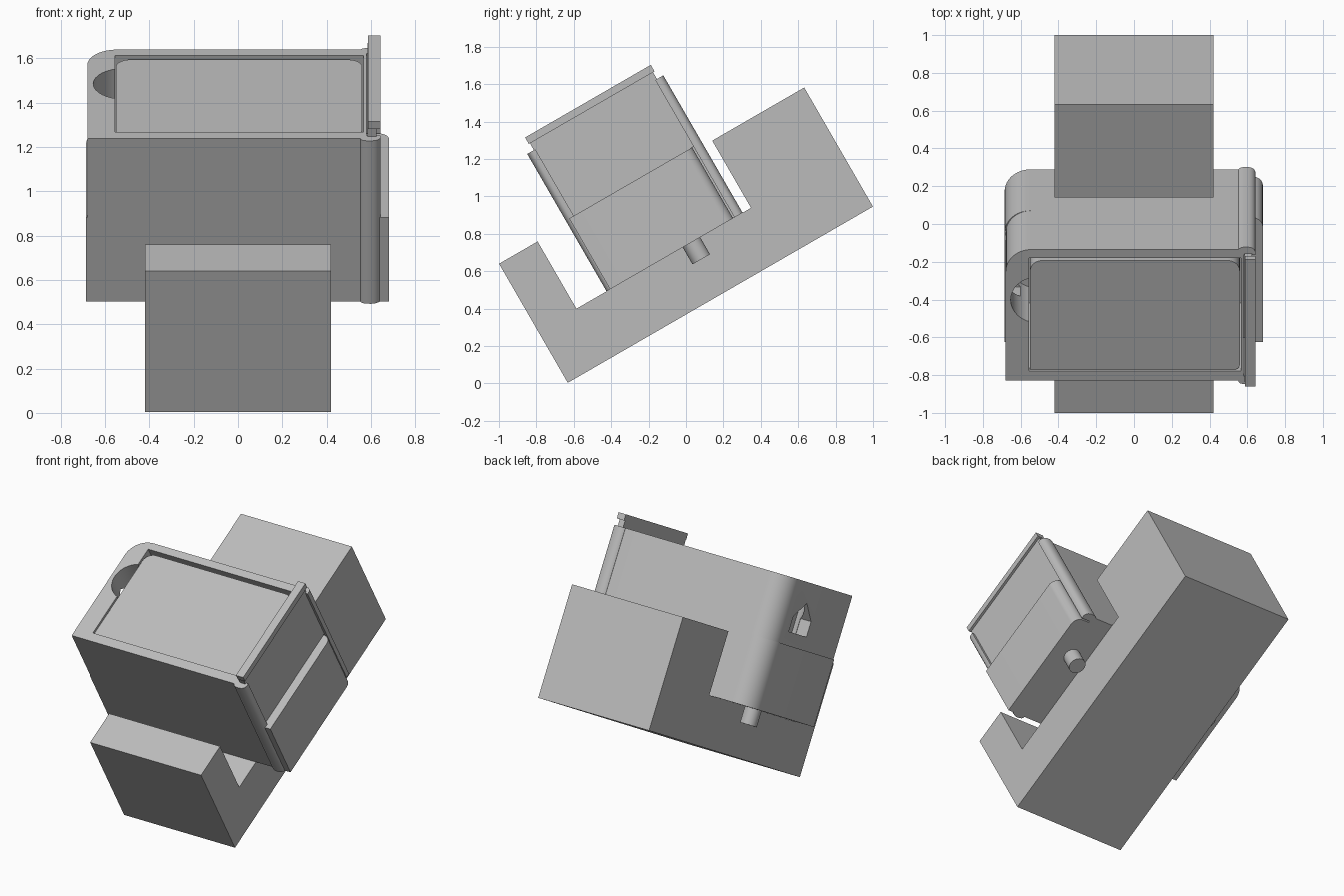
import bpy, bmesh, math
from mathutils import Matrix

cube = bpy.data.objects.get("Cube")
if cube:
    bpy.data.objects.remove(cube, do_unlink=True)

grey = bpy.data.materials.new("plain grey")
grey.use_nodes = True
grey.diffuse_color = (0.5, 0.5, 0.5, 1)
grey.node_tree.nodes["Principled BSDF"].inputs["Base Color"].default_value = (0.5, 0.5, 0.5, 1)

# The whole assembly leans back 30 degrees; parts are modelled upright
TILT = Matrix.Translation((0, -0.632, 0.003)) @ Matrix.Rotation(math.radians(30), 4, "X")
FLOOR, SPLIT, TOP = 0.32, 0.757, 1.168


def arc(cx, cy, r, start, end, steps=12):
    angles = [math.radians(start + (end - start) * i / steps) for i in range(steps + 1)]
    return [(cx + r * math.cos(a), cy + r * math.sin(a)) for a in angles]


def prism(name, profile, low, high, axis="z"):
    """Extrude a 2D profile: (x, y) along z, or (y, z) along x."""
    bm = bmesh.new()
    place = (lambda p: (p[0], p[1], low)) if axis == "z" else (lambda p: (low, p[0], p[1]))
    face = bm.faces.new([bm.verts.new(place(p)) for p in profile])
    new = bmesh.ops.extrude_face_region(bm, geom=[face])["geom"]
    shift = (0, 0, high - low) if axis == "z" else (high - low, 0, 0)
    bmesh.ops.translate(bm, vec=shift, verts=[g for g in new if isinstance(g, bmesh.types.BMVert)])
    bmesh.ops.recalc_face_normals(bm, faces=bm.faces)
    mesh = bpy.data.meshes.new(name)
    bm.to_mesh(mesh)
    bm.free()
    mesh.materials.append(grey)
    ob = bpy.data.objects.new(name, mesh)
    bpy.context.collection.objects.link(ob)
    ob.matrix_world = TILT
    return ob


def rect(x0, x1, y0, y1):
    return [(x0, y0), (x1, y0), (x1, y1), (x0, y1)]


def cut(ob, cutters):
    """Subtract the cutters, then bake the result and discard them."""
    for c in cutters:
        c.hide_render = True
        mod = ob.modifiers.new("cut", "BOOLEAN")
        mod.operation, mod.solver, mod.object = "DIFFERENCE", "EXACT", c
    bpy.context.view_layer.update()
    baked = bpy.data.meshes.new_from_object(ob.evaluated_get(bpy.context.evaluated_depsgraph_get()))
    ob.modifiers.clear()
    ob.data = baked
    for c in cutters:
        bpy.data.objects.remove(c, do_unlink=True)


# Cradle: a U profile with a short front lip and a deep back block
cradle = [(0, 0), (1.884, 0), (1.884, 0.735), (1.316, 0.735),
          (1.316, FLOOR), (0.238, FLOOR), (0.238, 0.735), (0, 0.735)]
prism("cradle", cradle, -0.42, 0.42, "x")


# Case in two halves, rounded on the back right edge
def case_plan(side):
    return [(side, 0.446), (0.58, 0.446), (0.58, 1.248)] + arc(side + 0.135, 1.113, 0.135, 90, 180)


def cavity():
    return prism("cavity_cutter", rect(-0.555, 0.567, 0.507, 1.197), 0.45, 1.4)


def thumb_cutter():
    return prism("thumb_cutter", arc(-0.515, 0.94, 0.138, 0, 360, 32)[:-1], 0.8, 1.4)


lower = prism("lower_case", case_plan(-0.685), FLOOR, SPLIT)
cut(lower, [cavity()])
upper = prism("upper_case", case_plan(-0.679), SPLIT, TOP)
window = [(0.83, 0.84), (1.05, 0.84), (1.05, 0.94), (0.94, 1.04), (0.83, 0.94)]
cut(upper, [cavity(), thumb_cutter(), prism("window_cutter", window, -0.8, -0.6, "x")])

# Insert filling the case
insert = arc(0.495, 1.11, 0.065, 0, 90) + arc(-0.485, 1.11, 0.065, 90, 180)
insert += [(-0.55, 0.509)] + arc(0.53, 0.539, 0.03, -90, 0)
prism("insert", insert, 0.451, 1.158)

# Rounded upright rails at the front and back of the left side
MIDDLE = 0.844
for name, sign in (("front_rail", -1), ("back_rail", 1)):
    profile = [(0.553, 0.37), (0.553, 0.405), (0.562, 0.414), (0.58, 0.419), (0.60, 0.42),
               (0.62, 0.416), (0.635, 0.406), (0.642, 0.392), (0.642, 0.37)]
    prism(name, [(x, MIDDLE + sign * d) for x, d in profile], FLOOR, TOP)

# Sliding door between the rails, with its overhanging cap
prism("sliding_door", rect(0.585, 0.625, 0.465, 1.225), SPLIT, 1.215)
prism("door_cap", rect(0.587, 0.642, 0.458, 1.234), 1.21, 1.25)

# Swollen lower panel below the door
panel = [(0.57, 0.446), (0.682, 0.446)] + arc(0.627, 1.15, 0.055, 0, 90) + [(0.57, 1.205)]
prism("lower_side_panel", panel, FLOOR, SPLIT)

# Locating pins beneath the case, one on each side of the cradle
for name, x in (("left_pin", 0.53), ("right_pin", -0.53)):
    prism(name, arc(x, 0.948, 0.054, 0, 360, 32)[:-1], 0.215, FLOOR + 0.01)

# Smooth the curves, keep the edges sharp
for ob in bpy.context.scene.objects:
    ob.select_set(ob.type == "MESH")
    if ob.type == "MESH":
        bpy.context.view_layer.objects.active = ob
bpy.ops.object.shade_smooth_by_angle(angle=math.radians(30))
